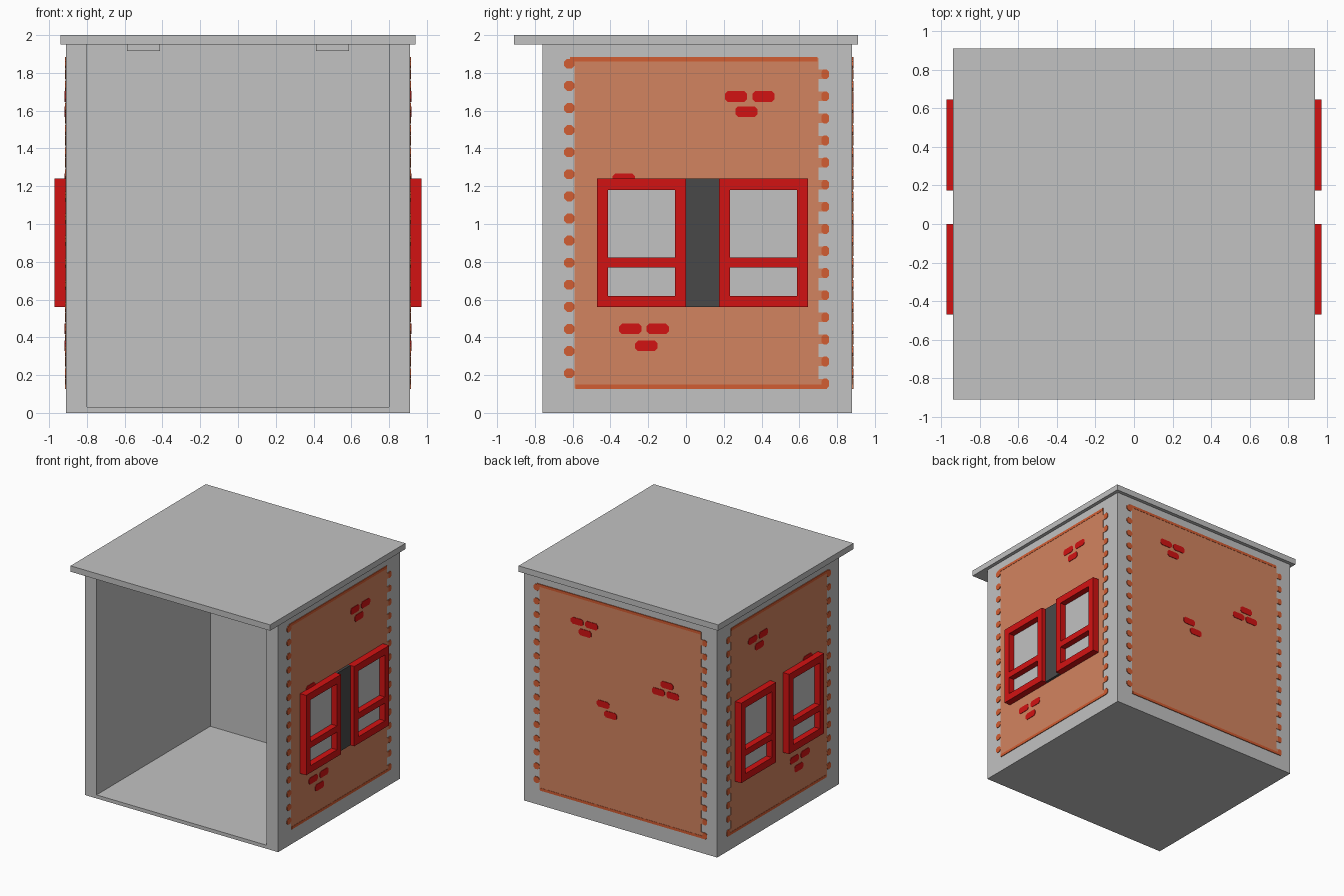
import bpy, bmesh
from mathutils import Vector

if "Cube" in bpy.data.objects:
    bpy.data.objects.remove(bpy.data.objects["Cube"])


def material(name, r, g, b):
    m = bpy.data.materials.new(name)
    m.diffuse_color = (r, g, b, 1)
    m.use_nodes = True
    m.node_tree.nodes["Principled BSDF"].inputs["Base Color"].default_value = m.diffuse_color
    return m


GREY = material("grey", 0.54, 0.54, 0.54)
DARK = material("dark grey", 0.066, 0.066, 0.066)
ORANGE = material("brick orange", 0.65, 0.23, 0.115)
TRIM = material("dark orange", 0.65, 0.11, 0.032)
RED = material("red", 0.65, 0.006, 0.006)


# Wall mappings: u along the wall, v up, d outwards from the wall surface
def right(u, v, d):
    return Vector((0.91 + d, u, v))


def left(u, v, d):
    return Vector((-0.91 - d, u, v))


def back(u, v, d):
    return Vector((-u, 0.88 + d, v))


def plan(u, v, d):
    return Vector((u, v, d))


def finish(name, bm, mat):
    bmesh.ops.recalc_face_normals(bm, faces=bm.faces)
    me = bpy.data.meshes.new(name)
    bm.to_mesh(me)
    bm.free()
    me.materials.append(mat)
    ob = bpy.data.objects.new(name, me)
    bpy.context.collection.objects.link(ob)
    return ob


def extrude(bm, faces, vec):
    r = bmesh.ops.extrude_face_region(bm, geom=faces, use_keep_orig=True)
    bmesh.ops.translate(bm, vec=vec, verts=[e for e in r["geom"] if isinstance(e, bmesh.types.BMVert)])


def prisms(name, polys, place, d0, d1, mat):
    """Extrude each 2D outline from depth d0 to d1."""
    bm = bmesh.new()
    vec = place(0, 0, d1) - place(0, 0, d0)
    for pts in polys:
        f = bm.faces.new([bm.verts.new(place(u, v, d0)) for u, v in pts])
        extrude(bm, [f], vec)
    return finish(name, bm, mat)


def rect(u0, u1, v0, v1):
    return [(u0, v0), (u1, v0), (u1, v1), (u0, v1)]


def chamfered(u, v, w, h, c=0.015):
    a, b = w / 2, h / 2
    return [(u - a + c, v - b), (u + a - c, v - b), (u + a, v - b + c), (u + a, v + b - c),
            (u + a - c, v + b), (u - a + c, v + b), (u - a, v + b - c), (u - a, v - b + c)]


# Shell: U-shaped walls open at the front, floor, roof slab
prisms("walls", [[(-0.91, -0.76), (-0.8, -0.76), (-0.8, 0.77), (0.8, 0.77),
                  (0.8, -0.76), (0.91, -0.76), (0.91, 0.88), (-0.91, 0.88)]], plan, 0, 1.95, GREY)
prisms("floor", [rect(-0.8, 0.8, -0.76, 0.77)], plan, 0, 0.03, GREY)
prisms("roof", [rect(-0.94, 0.94, -0.91, 0.91)], plan, 1.95, 2.0, GREY)
prisms("roof_tabs", [rect(s * 0.5 - 0.087, s * 0.5 + 0.087, -0.74, -0.66) for s in (-1, 1)],
       plan, 1.915, 1.95, GREY)


# Painted brick panel with toothed edges and a few loose bricks
def brick_panel(name, place, u0, u1, bricks):
    steps = [0.117 * i for i in range(15)]
    core = [rect(u0 + 0.055, u1 - 0.055, 0.13, 1.88)]
    core += [rect(u1 - 0.056, u1 - 0.03, 0.13 + s, 0.18 + s) for s in steps]
    prisms(name + "_field", core, place, -0.002, 0.004, ORANGE)
    edge = [chamfered(u0 + 0.027, 0.21 + s, 0.055, 0.052) for s in steps]
    edge += [chamfered(u1 - 0.02, 0.155 + s, 0.04, 0.052, 0.012) for s in steps]
    edge += [rect(u0 + 0.03, u1 - 0.06, 1.86, 1.883), rect(u0 + 0.06, u1 - 0.01, 0.127, 0.15)]
    prisms(name + "_trim", edge, place, -0.002, 0.006, TRIM)
    prisms(name + "_bricks", [chamfered(u, v, 0.118, 0.056) for u, v in bricks],
           place, -0.002, 0.008, RED)


side_bricks = [(0.265, 1.675), (0.41, 1.675), (0.32, 1.595), (-0.295, 0.445),
               (-0.15, 0.445), (-0.21, 0.355), (-0.33, 1.24)]
back_bricks = [(-0.405, 1.66), (-0.27, 1.66), (-0.33, 1.58), (-0.16, 1.02),
               (-0.09, 0.945), (0.44, 1.34), (0.36, 1.265), (0.495, 1.265)]
brick_panel("right_wall", right, -0.645, 0.757, side_bricks)
brick_panel("left_wall", left, -0.645, 0.757, side_bricks)
brick_panel("back_wall", back, -0.816, 0.816, back_bricks)


# Window: one frame with two openings, over a grey pane
def window(name, place, u0, u1):
    us = [u0, u0 + 0.057, u1 - 0.057, u1]
    vs = [0.56, 0.62, 0.77, 0.823, 1.18, 1.24]
    bm = bmesh.new()
    grid = [[bm.verts.new(place(u, v, 0)) for v in vs] for u in us]
    faces = []
    for i in range(3):
        for j in range(5):
            if i == 1 and j in (1, 3):
                continue
            faces.append(bm.faces.new([grid[i][j], grid[i + 1][j], grid[i + 1][j + 1], grid[i][j + 1]]))
    extrude(bm, faces, place(0, 0, 0.062) - place(0, 0, 0))
    finish(name + "_frame", bm, RED)
    prisms(name + "_pane", [rect(u0 + 0.03, u1 - 0.03, 0.59, 1.21)], place, 0, 0.0095, GREY)


for side, place in (("right", right), ("left", left)):
    window(side + "_front_window", place, -0.47, 0.0)
    window(side + "_rear_window", place, 0.175, 0.645)

# Dark panel between the right-hand windows
prisms("window_gap_panel", [rect(0.0, 0.175, 0.56, 1.24)], right, 0, 0.025, DARK)
